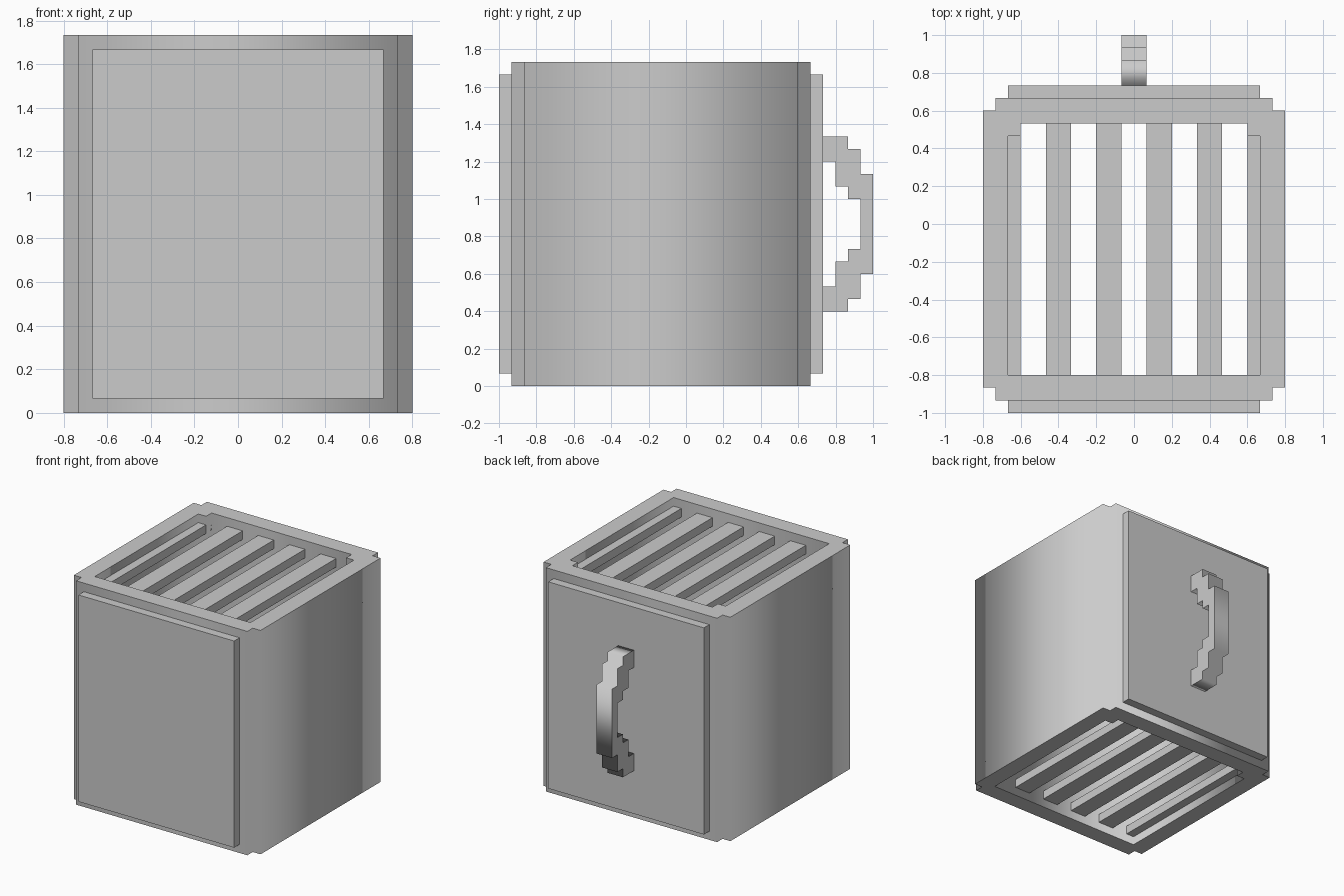
import bpy
from math import pi

if "Cube" in bpy.data.objects:
    bpy.data.objects.remove(bpy.data.objects["Cube"])

U = 1 / 15  # modelling grid unit


def finish(name, mesh):
    obj = bpy.data.objects.new(name, mesh)
    bpy.context.collection.objects.link(obj)
    return obj


def box(name, x0, x1, y0, y1, z0, z1):
    v = [(x * U, y * U, z * U) for z in (z0, z1)
         for x, y in ((x0, y0), (x1, y0), (x1, y1), (x0, y1))]
    f = [(3, 2, 1, 0), (4, 5, 6, 7)]
    f += [(i, (i + 1) % 4, (i + 1) % 4 + 4, i + 4) for i in range(4)]
    mesh = bpy.data.meshes.new(name)
    mesh.from_pydata(v, [], f)
    return finish(name, mesh)


def extrusion(name, loops, depth):
    """Filled 2D outline (extra loops cut holes), extruded both ways and meshed."""
    curve = bpy.data.curves.new(name + "_outline", 'CURVE')
    curve.dimensions = '2D'
    curve.fill_mode = 'BOTH'
    curve.extrude = depth * U / 2
    for pts in loops:
        s = curve.splines.new('POLY')
        s.points.add(len(pts) - 1)
        for p, (a, b) in zip(s.points, pts):
            p.co = (a * U, b * U, 0, 1)
        s.use_cyclic_u = True
    temp = bpy.data.objects.new(name + "_outline", curve)
    bpy.context.collection.objects.link(temp)
    dg = bpy.context.evaluated_depsgraph_get()
    mesh = bpy.data.meshes.new_from_object(temp.evaluated_get(dg))
    bpy.data.objects.remove(temp)
    bpy.data.curves.remove(curve)
    return finish(name, mesh)


def mirrored(half):
    """Close a right-hand outline with its mirror image in x."""
    return half + [(-x, y) for x, y in reversed(half)]


# Hollow housing with stepped corners and inner back posts
outer = mirrored([(11, -14), (11, -13), (12, -13), (12, 9), (11, 9), (11, 10)])
inner = mirrored([(10, -12), (10, 7), (9, 7), (9, 8)])
housing = extrusion("housing", [outer, inner], 26)
housing.location.z = 13 * U

# Raised front and back panels
box("front_panel", -10, 10, -15, -14, 1, 25)
box("back_panel", -10, 10, 10, 11, 1, 25)

# Slatted grilles, recessed at the top and bottom
for side, z in (("top", 24), ("bottom", 1)):
    for i in range(6):
        x = -11 + 4 * i
        box(f"{side}_slat_{i + 1}", max(x, -10), min(x + 2, 10), -12, 8, z, z + 1)

# Stepped handle on the back, symmetric about z = 13 units
upper = [(15, 4), (14, 4), (14, 6), (13, 6), (13, 7), (11, 7), (11, 5),
         (12, 5), (12, 3), (13, 3), (13, 2), (14, 2)]
profile = upper + [(y, -z) for y, z in reversed(upper)]
handle = extrusion("handle", [profile], 2)
handle.rotation_euler = (pi / 2, 0, pi / 2)
handle.location.z = 13 * U
